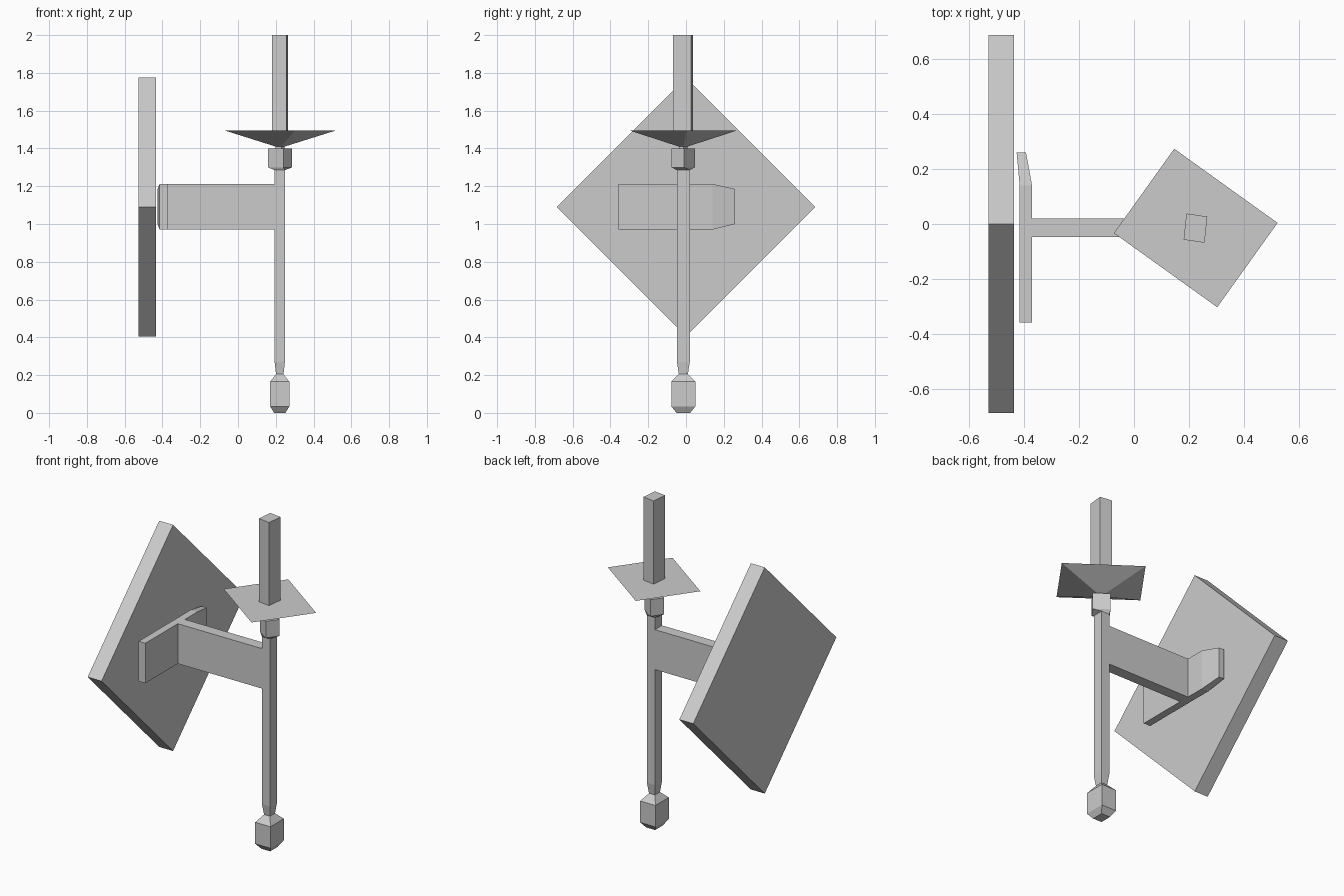
import bpy

if "Cube" in bpy.data.objects:
    bpy.data.objects.remove(bpy.data.objects["Cube"])


def mesh_object(name, verts, faces):
    mesh = bpy.data.meshes.new(name)
    mesh.from_pydata(verts, [], faces)
    mesh.update()
    obj = bpy.data.objects.new(name, mesh)
    bpy.context.collection.objects.link(obj)
    return obj


def loft(name, rings):
    """Skin a stack of four-sided rings and cap both ends."""
    verts = [p for ring in rings for p in ring]
    faces = [(3, 2, 1, 0)]
    for r in range(len(rings) - 1):
        a = 4 * r
        for i in range(4):
            j = (i + 1) % 4
            faces.append((a + i, a + j, a + 4 + j, a + 4 + i))
    top = len(verts) - 4
    faces.append((top, top + 1, top + 2, top + 3))
    return mesh_object(name, verts, faces)


def rect(cx, cy, hx, hy, z):
    return [(cx + sx * hx, cy + sy * hy, z)
            for sx, sy in ((-1, -1), (1, -1), (1, 1), (-1, 1))]


def turned(corners, scale, z, cx=0.223, cy=-0.015):
    return [(cx + x * scale, cy + y * scale, z) for x, y in corners]


def slab_ring(x0, x1, y, z0, z1):
    return [(x0, y, z0), (x0, y, z1), (x1, y, z1), (x1, y, z0)]


PX, PY = 0.221, -0.014

# Diamond wall board
C, R = 1.09, 0.685
loft("wall_board", [[(x, -R, C), (x, 0, C - R), (x, R, C), (x, 0, C + R)]
                    for x in (-0.528, -0.435)])

# Bracket plate with one tapered end
loft("bracket_plate", [
    slab_ring(-0.415, -0.37, -0.358, 0.97, 1.212),
    slab_ring(-0.415, -0.37, 0.14, 0.97, 1.212),
    slab_ring(-0.426, -0.392, 0.26, 1.0, 1.185)])

# Arm from bracket to pole
loft("arm", [rect(-0.085, PY, 0.285, 0.034, z) for z in (0.97, 1.212)])

# Pole with pointed foot knob
loft("pole", [rect(PX, PY, hx, hy, z) for hx, hy, z in (
    (0.03, 0.036, 0), (0.051, 0.064, 0.035), (0.051, 0.064, 0.165),
    (0.02, 0.024, 0.205), (0.027, 0.034, 0.27), (0.027, 0.034, 1.288))])

# Collar and drip dish share the same rotated outline
OUTLINE = ((-0.296, -0.018), (0.079, -0.287), (0.298, 0.019), (-0.077, 0.288))
loft("collar", [rect(PX, PY, 0.027, 0.034, 1.285),
                turned(OUTLINE, 0.215, 1.3),
                turned(OUTLINE, 0.215, 1.4)])
loft("drip_dish", [turned(OUTLINE, 0.08, 1.398),
                   turned(OUTLINE, 0.08, 1.41),
                   turned(OUTLINE, 1.0, 1.496)])

# Square candle, slightly turned
CANDLE = ((-0.043, -0.042), (0.033, -0.053), (0.043, 0.042), (-0.033, 0.053))
loft("candle", [turned(CANDLE, 1.0, z) for z in (1.496, 2.0)])
